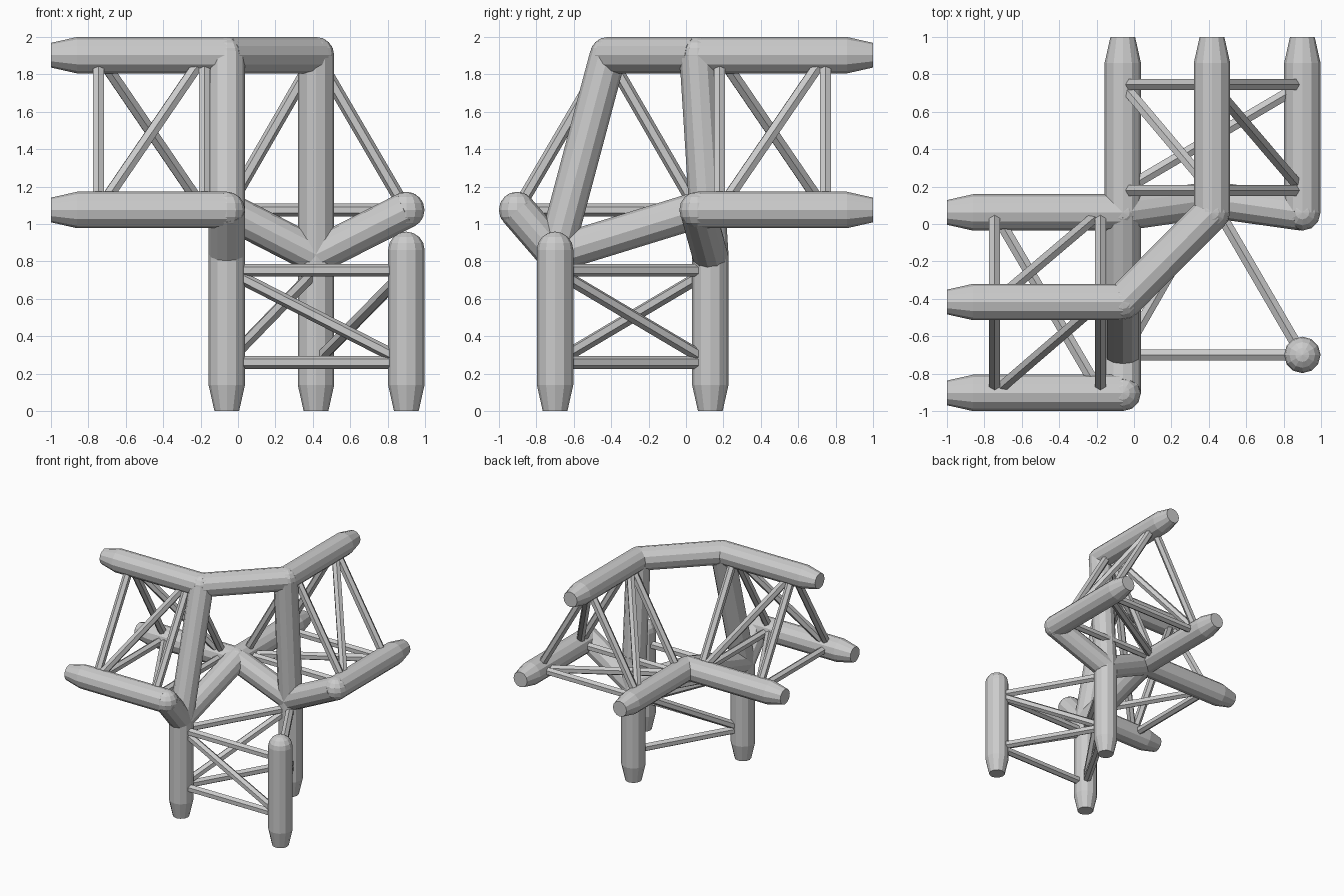
import bpy, bmesh
from mathutils import Vector

if "Cube" in bpy.data.objects:
    bpy.data.objects.remove(bpy.data.objects["Cube"])

R, BR = 0.0975, 0.034      # main pipe and brace radii
SIDES = 12


def mesh_object(name, bm):
    bmesh.ops.recalc_face_normals(bm, faces=bm.faces)
    me = bpy.data.meshes.new(name)
    bm.to_mesh(me)
    bm.free()
    ob = bpy.data.objects.new(name, me)
    bpy.context.collection.objects.link(ob)
    return ob


def rod(name, a, b, radius, sides, taper=False):
    """Straight rod from a to b; optionally narrowed at the b end."""
    a, b = Vector(a), Vector(b)
    d = b - a
    rot = d.to_track_quat('Z', 'Y').to_matrix()
    rings = [(0, radius), (d.length, radius)]
    if taper:
        rings = [(0, radius), (d.length - 0.14, radius), (d.length, 0.066)]
    bm = bmesh.new()
    loops = []
    for h, r in rings:
        c = bmesh.ops.create_circle(bm, segments=sides, radius=r)['verts']
        for v in c:
            v.co = a + rot @ (v.co + Vector((0, 0, h)))
        loops.append(c)
    for lo, hi in zip(loops, loops[1:]):
        for i in range(sides):
            j = (i + 1) % sides
            bm.faces.new((lo[i], lo[j], hi[j], hi[i]))
    bm.faces.new(loops[0])
    bm.faces.new(loops[-1])
    return mesh_object(name, bm)


def joint(name, p):
    bm = bmesh.new()
    bmesh.ops.create_uvsphere(bm, u_segments=SIDES, v_segments=8, radius=R)
    ob = mesh_object(name, bm)
    ob.location = p


# Frame joints
LO, HI = 1.075, 1.9025
nodes = {
    'top_front': (-0.06, -0.417, HI), 'top_back': (0.417, 0.062, HI),
    'corner': (-0.06, 0.062, LO),
    'low_front': (-0.06, -0.903, LO), 'low_right': (0.9, 0.062, LO),
    'leg_front': (-0.06, -0.7, 0.84), 'leg_back': (0.417, 0.13, 0.83),
    'leg_free': (0.9, -0.7, 0.862),
}
for n, p in nodes.items():
    joint(n + '_joint', p)

# Pipes joining the three arms
for a, b in (('top_front', 'top_back'), ('top_front', 'leg_front'),
             ('top_back', 'leg_back'), ('low_front', 'leg_front'),
             ('corner', 'leg_front'), ('corner', 'leg_back'),
             ('low_right', 'leg_back')):
    rod(f'{a}_to_{b}_pipe', nodes[a], nodes[b], R, SIDES)

# Arms: axis, end, the two brace stations (outer, inner), pipes, and
# diagonals given as (pipe at outer station, pipe at inner station)
arms = {
    'left_arm': (0, -1.0, (-0.745, -0.18), ('top_front', 'corner', 'low_front'),
                 ((2, 0), (0, 1), (1, 2))),
    'back_arm': (1, 1.0, (0.745, 0.18), ('top_back', 'corner', 'low_right'),
                 ((0, 2), (1, 0), (2, 1))),
    'leg_arm': (2, 0.0, (0.26, 0.752), ('leg_front', 'leg_back', 'leg_free'),
                ((0, 1), (1, 2), (2, 0))),
}
for arm, (axis, end, stations, pipes, diagonals) in arms.items():
    def at(i, t):
        p = Vector(nodes[pipes[i]])
        p[axis] = t
        return p
    # Main tapered pipes
    for i, n in enumerate(pipes):
        rod(f'{arm}_pipe_{i + 1}', nodes[n], at(i, end), R, SIDES, True)
    # Cross braces and one diagonal on each face
    for k, (i, j) in enumerate(diagonals):
        for t in stations:
            rod(f'{arm}_cross_brace', at(i, t), at(j, t), BR, 6)
        rod(f'{arm}_diagonal_brace', at(i, stations[0]), at(j, stations[1]), BR, 6)
